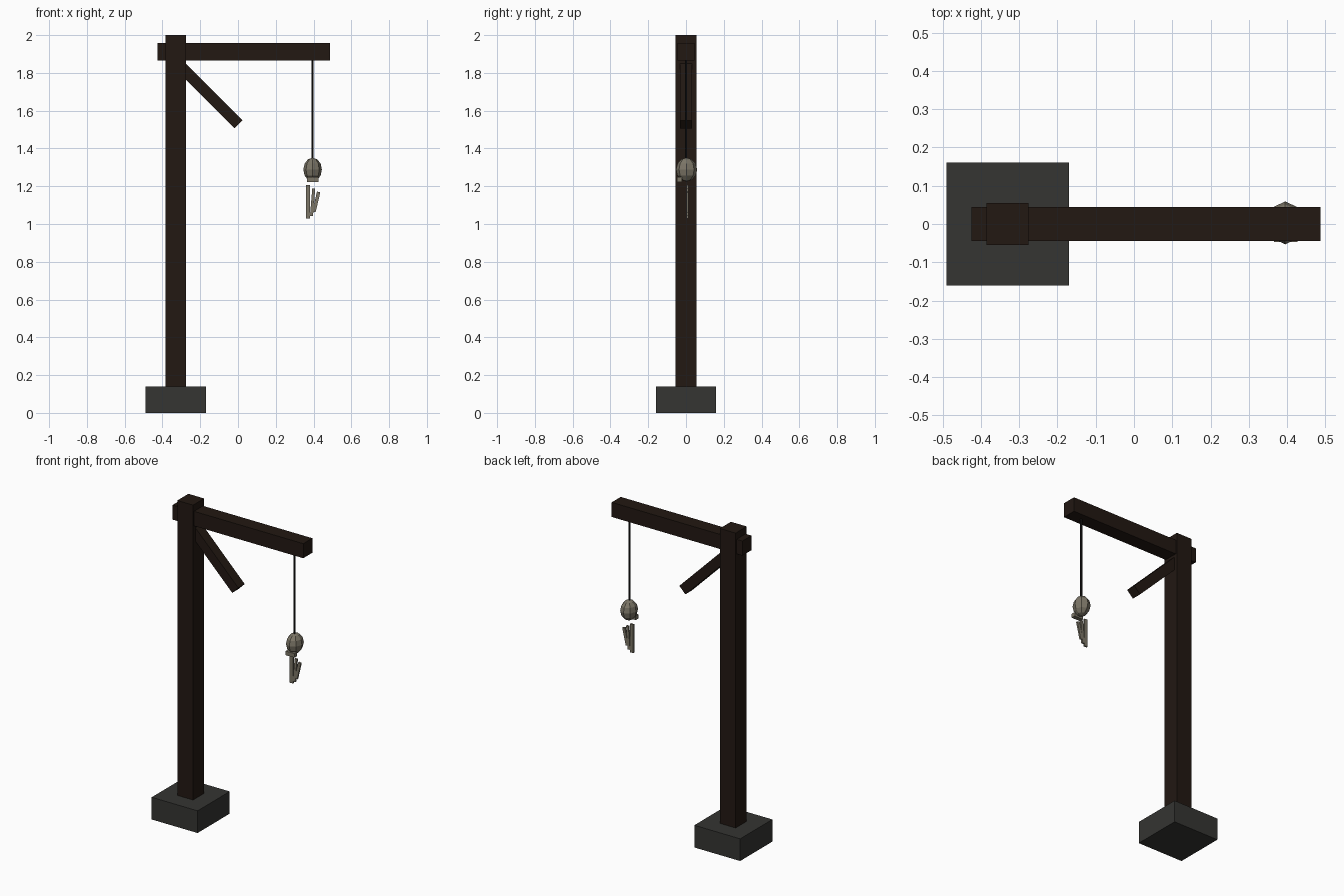
import bpy, math
from mathutils import Vector

if "Cube" in bpy.data.objects:
    bpy.data.objects.remove(bpy.data.objects["Cube"])


def material(name, r, g, b):
    m = bpy.data.materials.new(name)
    m.diffuse_color = (r, g, b, 1)
    m.use_nodes = True
    m.node_tree.nodes["Principled BSDF"].inputs["Base Color"].default_value = m.diffuse_color
    return m


WOOD = material("dark_wood", 0.016, 0.009, 0.006)
STONE = material("stone", 0.035, 0.035, 0.032)
ROPE = material("rope", 0.01, 0.009, 0.008)
BONE = material("bone", 0.2, 0.18, 0.135)


def finish(name, mat, scale=None):
    o = bpy.context.object
    o.name = name
    if scale:
        o.scale = scale
    o.data.materials.append(mat)
    return o


def box(name, lo, hi, mat):
    lo, hi = Vector(lo), Vector(hi)
    bpy.ops.mesh.primitive_cube_add(size=1, location=(lo + hi) / 2)
    return finish(name, mat, hi - lo)


def bar(name, top, bottom, y, width, depth, mat):
    """Rectangular bar between two points (x, z) in the front plane."""
    a, b = Vector((top[0], y, top[1])), Vector((bottom[0], y, bottom[1]))
    d = a - b
    bpy.ops.mesh.primitive_cube_add(size=1, location=(a + b) / 2,
                                    rotation=(0, math.atan2(d.x, d.z), 0))
    return finish(name, mat, (width, depth, d.length))


# Stone footing, upright post and cross arm
box("footing", (-0.49, -0.16, 0), (-0.17, 0.16, 0.14), STONE)
box("post", (-0.385, -0.055, 0.01), (-0.275, 0.055, 2.0), WOOD)
box("arm", (-0.425, -0.045, 1.865), (0.487, 0.045, 1.957), WOOD)

# Diagonal brace
bar("brace", (-0.33, 1.861), (0.003, 1.528), 0, 0.06, 0.064, WOOD)

# Rope
bpy.ops.mesh.primitive_cylinder_add(vertices=6, radius=0.006, depth=0.56,
                                    location=(0.395, 0, 1.61))
finish("rope", ROPE)

# Hanging skull with its jaw
bpy.ops.mesh.primitive_uv_sphere_add(segments=8, ring_count=6, radius=1,
                                     location=(0.395, 0.003, 1.288))
finish("skull", BONE, (0.049, 0.056, 0.063))
box("jaw", (0.365, -0.047, 1.222), (0.427, -0.02, 1.248), BONE)

# Small fanned bones below the skull
bones = [((0.37, 1.207), (0.37, 1.028), 0.022),
         ((0.401, 1.188), (0.389, 1.042), 0.016),
         ((0.427, 1.170), (0.402, 1.064), 0.018)]
for i, (top, bottom, width) in enumerate(bones):
    bar(f"hand_bone_{i + 1}", top, bottom, 0.008, width, 0.011, BONE)
